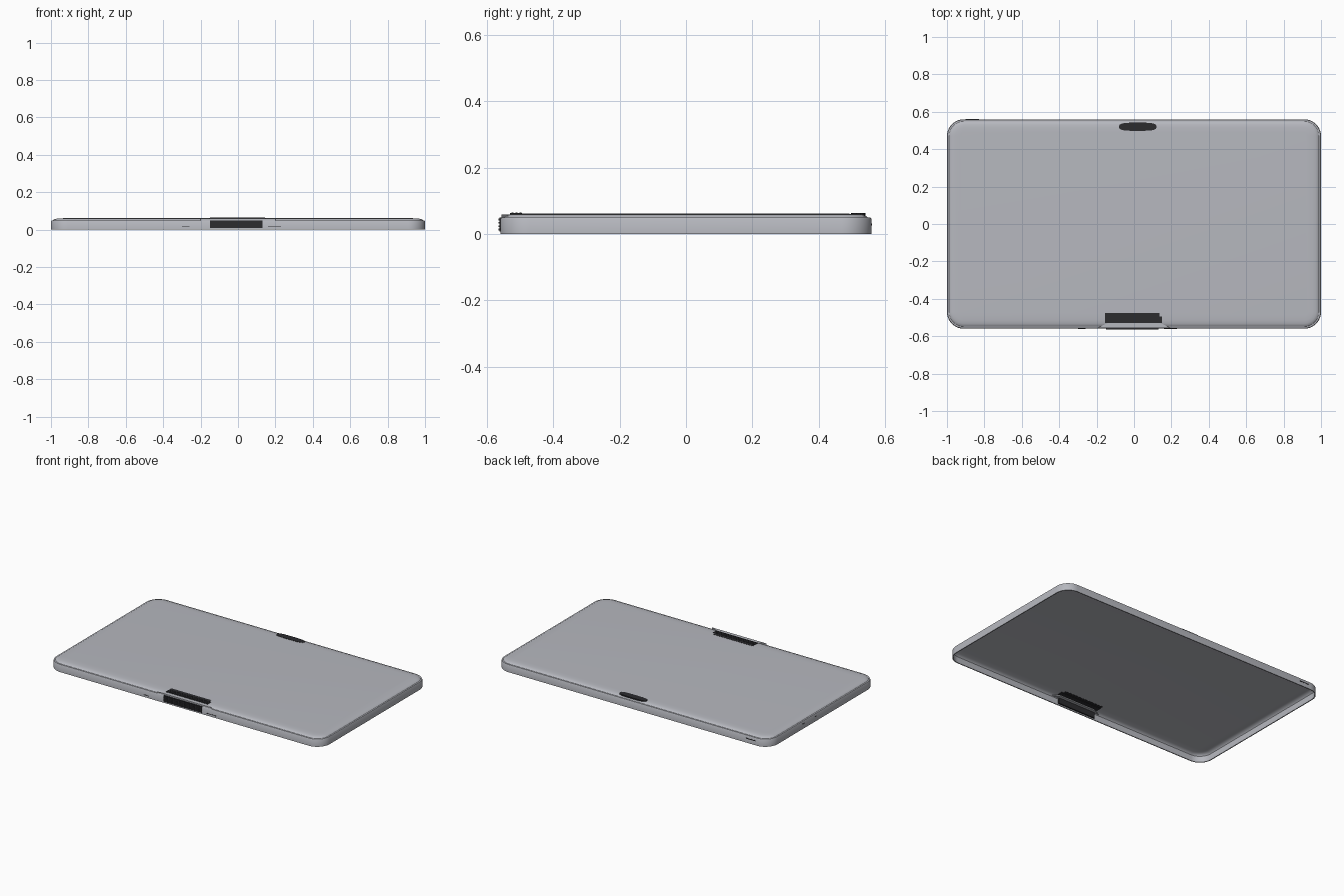
import bpy, bmesh, math
from mathutils import Vector

cube = bpy.data.objects.get("Cube")
if cube:
    bpy.data.objects.remove(cube, do_unlink=True)


def material(name, rgb):
    m = bpy.data.materials.new(name)
    m.use_nodes = True
    m.diffuse_color = (*rgb, 1)
    m.node_tree.nodes["Principled BSDF"].inputs["Base Color"].default_value = (*rgb, 1)
    return m


GREY = material("silver grey", (0.47, 0.48, 0.52))
DARK = material("dark rubber", (0.025, 0.025, 0.028))
HX, HY, R = 1.0, 0.56, 0.09


def finish(name, bm, mat, smooth=True):
    bmesh.ops.recalc_face_normals(bm, faces=bm.faces)
    mesh = bpy.data.meshes.new(name)
    bm.to_mesh(mesh)
    bm.free()
    mesh.materials.append(mat)
    ob = bpy.data.objects.new(name, mesh)
    bpy.context.collection.objects.link(ob)
    if smooth:
        bpy.ops.object.select_all(action='DESELECT')
        ob.select_set(True)
        bpy.context.view_layer.objects.active = ob
        bpy.ops.object.shade_smooth_by_angle(angle=math.radians(35))
    return ob


def rounded_ring(bm, inset, z, steps=10):
    r = max(R - inset, 0.02)
    verts = []
    for i, (sx, sy) in enumerate([(1, 1), (-1, 1), (-1, -1), (1, -1)]):
        for k in range(steps + 1):
            a = math.pi / 2 * (i + k / steps)
            verts.append(bm.verts.new((sx * (HX - inset - r) + r * math.cos(a),
                                       sy * (HY - inset - r) + r * math.sin(a), z)))
    return verts


def box(name, x, y, z, mat):
    bm = bmesh.new()
    bmesh.ops.create_cube(bm, size=1)
    for v in bm.verts:
        v.co = Vector([(a + b) / 2 + c * (b - a) for (a, b), c in zip((x, y, z), v.co)])
    return finish(name, bm, mat, False)


def prism(name, points, z, mat):
    bm = bmesh.new()
    face = bm.faces.new([bm.verts.new((px, py, z[0])) for px, py in points])
    top = bmesh.ops.extrude_face_region(bm, geom=[face])["geom"]
    for v in top:
        if isinstance(v, bmesh.types.BMVert):
            v.co.z = z[1]
    return finish(name, bm, mat, False)


# Thin shell, open underneath: inner ceiling, inner wall, outer wall, ledge, crown
bm = bmesh.new()
profile = [(0.06, 0.056), (0.03, 0.054), (0.012, 0.048), (0.006, 0.04), (0.006, 0),
           (0, 0), (0, 0.044), (0.003, 0.049), (0.012, 0.05),
           (0.016, 0.054), (0.028, 0.058), (0.045, 0.06), (0.07, 0.061)]
rings = [rounded_ring(bm, *p) for p in profile]
for a, b in zip(rings, rings[1:]):
    for i in range(len(a)):
        j = (i + 1) % len(a)
        bm.faces.new((a[i], a[j], b[j], b[i]))
bm.faces.new(rings[0])
bm.faces.new(rings[-1])
finish("cover_shell", bm, GREY)

# Raised bridge over the front ledge
prism("front_bridge", [(-0.2, -0.557), (0.2, -0.557), (0.13, -0.525), (-0.13, -0.525)],
      (0.045, 0.059), GREY)

# Front grip: ribs on the wall, outside and inside, and on top
box("front_grip", (-0.15, 0.13), (-0.562, -0.545), (0.008, 0.05), DARK)
for i in range(4):
    z = 0.011 + i * 0.01
    box("front_grip_rib", (-0.15, 0.13), (-0.565, -0.55), (z, z + 0.005), DARK)
box("top_grip", (-0.155, 0.15), (-0.53, -0.495), (0.052, 0.0625), DARK)
box("top_grip_back", (-0.155, 0.135), (-0.495, -0.475), (0.055, 0.0622), DARK)
for i in range(3):
    y = -0.526 + i * 0.012
    box("top_grip_rib", (-0.15, 0.145), (y, y + 0.006), (0.058, 0.064), DARK)

# Oval pad near the back edge
oval = [(0.02 + 0.1 * math.copysign(abs(math.cos(a)) ** 0.6, math.cos(a)),
         0.52 + 0.022 * math.copysign(abs(math.sin(a)) ** 0.6, math.sin(a)))
        for a in [math.tau * (k + 0.5) / 24 for k in range(24)]]
prism("back_oval_pad", oval, (0.055, 0.0625), DARK)

# Small slots in the walls
for x0, x1 in [(-0.3, -0.26), (0.16, 0.23)]:
    box("front_slot", (x0, x1), (-0.561, -0.555), (0.013, 0.017), DARK)
box("back_slot", (-0.9, -0.83), (0.555, 0.561), (0.026, 0.032), DARK)
for y0, y1 in [(0.065, 0.08), (0.185, 0.21)]:
    box("right_slot", (-1.001, -0.995), (y0, y1), (0.03, 0.035), DARK)
